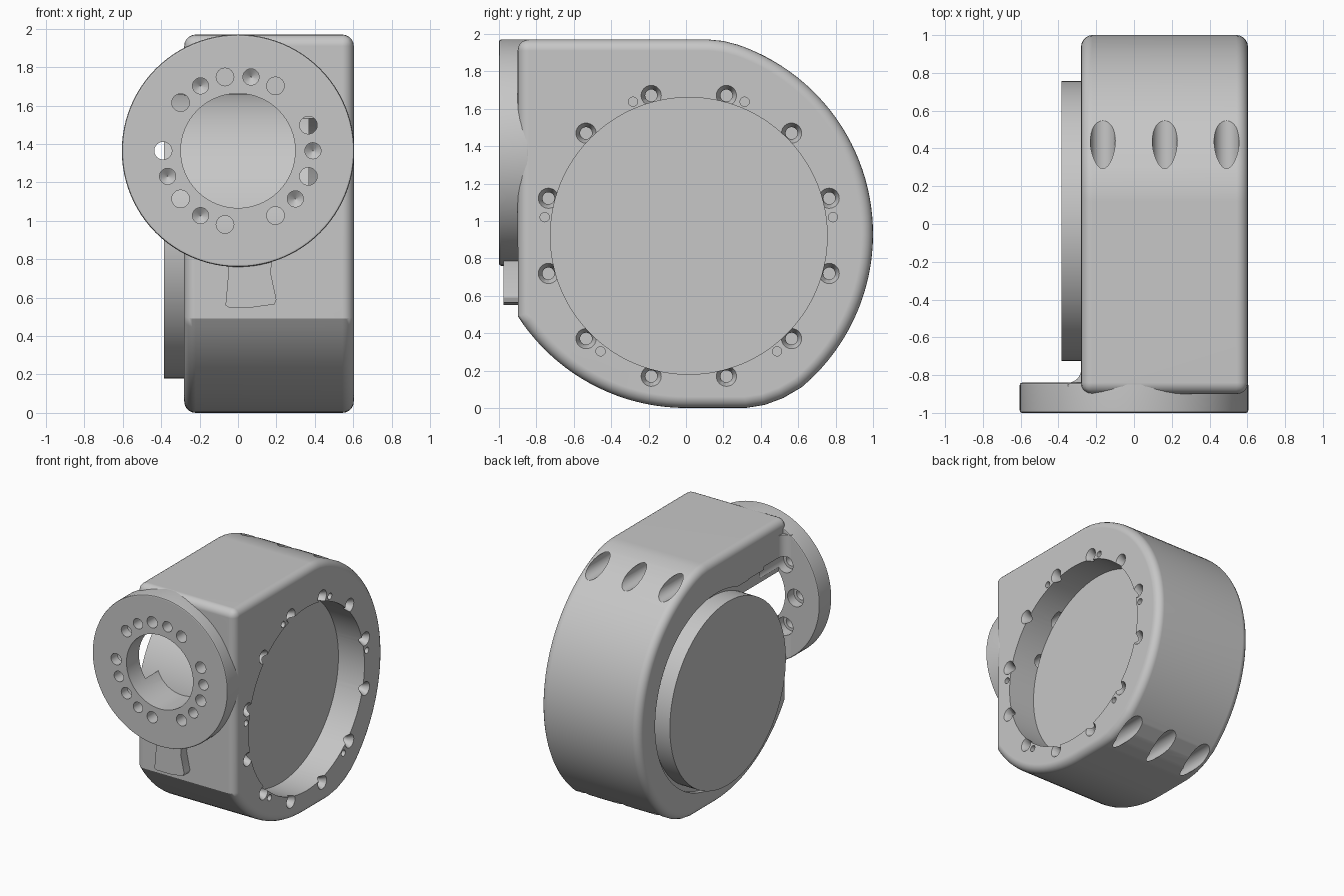
import bpy, bmesh, math
from mathutils import Matrix, Vector

cube = bpy.data.objects.get("Cube")
if cube:
    bpy.data.objects.remove(cube, do_unlink=True)

grey = bpy.data.materials.new("matte grey")
grey.use_nodes = True
grey.diffuse_color = (0.57, 0.57, 0.57, 1)
grey.node_tree.nodes["Principled BSDF"].inputs["Base Color"].default_value = (0.57, 0.57, 0.57, 1)

AXIS_Y, AXIS_Z = 0.015, 0.92      # drum centre
FLANGE_Z = 1.365                  # ring centre
ROT = {"x": Matrix.Rotation(math.pi / 2, 4, "Y"),
       "y": Matrix.Rotation(-math.pi / 2, 4, "X")}


def cyl(bm, axis, centre, r, lo, hi, sides=32, r_hi=None):
    """Cylinder or cone along x or y from lo to hi; centre gives the other two coordinates."""
    mid, (a, b) = (lo + hi) / 2, centre
    pos = (mid, a, b) if axis == "x" else (a, mid, b)
    bmesh.ops.create_cone(bm, cap_ends=True, segments=sides, radius1=r,
                          radius2=r if r_hi is None else r_hi,
                          depth=hi - lo, matrix=Matrix.Translation(pos) @ ROT[axis])


def prism(bm, points, offset):
    """Closed outline pushed along an offset vector."""
    face = bm.faces.new([bm.verts.new(p) for p in points])
    out = bmesh.ops.extrude_face_region(bm, geom=[face])
    bmesh.ops.translate(bm, vec=offset,
                        verts=[v for v in out["geom"] if isinstance(v, bmesh.types.BMVert)])


def make(name, bm):
    bmesh.ops.recalc_face_normals(bm, faces=bm.faces)
    mesh = bpy.data.meshes.new(name)
    bm.to_mesh(mesh)
    bm.free()
    obj = bpy.data.objects.new(name, mesh)
    bpy.context.collection.objects.link(obj)
    mesh.materials.append(grey)
    return obj


def bevel(obj, width, segments, angle):
    mod = obj.modifiers.new("rounding", "BEVEL")
    mod.width, mod.segments = width, segments
    mod.limit_method, mod.angle_limit = "ANGLE", math.radians(angle)


def cut(obj, cutter):
    mod = obj.modifiers.new("cut", "BOOLEAN")
    mod.operation, mod.solver, mod.object = "DIFFERENCE", "EXACT", cutter
    mod.use_self = True


def finish(obj):
    """Bake the modifiers, smooth the curved faces and keep flat faces flat."""
    graph = bpy.context.evaluated_depsgraph_get()
    mesh = bpy.data.meshes.new_from_object(obj.evaluated_get(graph))
    obj.modifiers.clear()
    obj.data = mesh
    bpy.ops.object.select_all(action="DESELECT")
    obj.select_set(True)
    bpy.context.view_layer.objects.active = obj
    bpy.ops.object.shade_smooth_by_angle(angle=math.radians(28))
    normals = obj.modifiers.new("normals", "WEIGHTED_NORMAL")
    normals.keep_sharp = True


def arc(cy, cz, r, a0, a1, n):
    return [(cy + r * math.cos(math.radians(a0 + (a1 - a0) * i / n)),
             cz + r * math.sin(math.radians(a0 + (a1 - a0) * i / n))) for i in range(n + 1)]


# Housing: side profile extruded across the width
outline = [(-0.9, 1.97), (0.12, 1.97), (0.2, 1.962)]
outline += arc(-0.07, 0.93, 1.07, 71, -50, 44)
outline += [(0.52, 0.053), (0.42, 0.016), (0.32, 0)]
outline += arc(0, 1.07, 1.07, -90, -147.2, 20)
bm = bmesh.new()
prism(bm, [(-0.28, y, z) for y, z in outline], Vector((0.883, 0, 0)))
housing = make("housing", bm)
bevel(housing, 0.06, 5, 40)

# Mounting ring at the front
bm = bmesh.new()
cyl(bm, "y", (0, FLANGE_Z), 0.605, -1, -0.84, 96)
ring = make("mounting_ring", bm)
bevel(ring, 0.012, 2, 40)

# Concave fillet joining the ring to the housing
bm = bmesh.new()
curve = arc(-0.35, -0.77, 0.07, -90, 0, 8)
points = [(x, y, 0.87) for x, y in curve] + [(-0.2, -0.77, 0.87), (-0.2, -0.86, 0.87), (-0.35, -0.86, 0.87)]
prism(bm, points, Vector((0, 0, 0.99)))
fillet = make("ring_fillet", bm)

# Tapered tab below the ring
bm = bmesh.new()
tab = [(-0.065, 0.56), (-0.05, 0.55), (0.08, 0.55), (0.19, 0.565), (0.2, 0.59), (0.17, 0.73), (0.18, 0.82),
       (-0.06, 0.82), (-0.05, 0.73)]
prism(bm, [(x, -0.975, z) for x, z in tab], Vector((0, 0.12, 0)))
tab_obj = make("front_tab", bm)

# Drum seated in the housing, proud on one side and sunk on the other
bm = bmesh.new()
cyl(bm, "x", (AXIS_Y, AXIS_Z), 0.741, -0.385, 0.37, 128)
drum = make("drum", bm)

# Cutter: drum bore and groove around the proud side
bm = bmesh.new()
cyl(bm, "x", (AXIS_Y, AXIS_Z), 0.74, -0.5, 0.8, 128)
cyl(bm, "x", (AXIS_Y, AXIS_Z), 0.78, -0.5, -0.24, 128)
bore = make("bore_cutter", bm)

# Cutter: ring opening
bm = bmesh.new()
cyl(bm, "y", (0, FLANGE_Z), 0.298, -1.1, 0, 64)
opening = make("opening_cutter", bm)

# Cutter: side slot behind the ring opening
bm = bmesh.new()
prism(bm, [(-0.5, y, z) for y, z in ((-0.84, 1.07), (-0.2, 1.07), (-0.2, 1.65), (-0.84, 1.65))],
      Vector((0.26, 0, 0)))
slot = make("slot_cutter", bm)

# Cutter: ring screw circle, nine through holes and six blind ones with drill points
bm = bmesh.new()
for a in range(20, 360, 40):
    t = math.radians(a)
    spot = (0.39 * math.cos(t), FLANGE_Z + 0.39 * math.sin(t))
    cyl(bm, "y", spot, 0.046, -1.1, -0.4, 24)
    if 130 < a < 230:
        cyl(bm, "y", spot, 0.07, -0.92, -0.6, 24)
for a in (0, 80, 120, 200, 240, 320):
    t = math.radians(a)
    spot = (0.39 * math.cos(t), FLANGE_Z + 0.39 * math.sin(t))
    cyl(bm, "y", spot, 0.042, -1.1, -0.9, 24)
    cyl(bm, "y", spot, 0.042, -0.9, -0.87, 24, r_hi=0.002)
ring_screws = make("ring_screw_cutter", bm)

# Cutter: countersunk screws and pins around the drum
bm = bmesh.new()
for i in range(12):
    t = math.radians(15 + 30 * i)
    spot = (AXIS_Y + 0.777 * math.cos(t), AXIS_Z + 0.777 * math.sin(t))
    cyl(bm, "x", spot, 0.032, 0.56, 0.63, 24, r_hi=0.068)
    cyl(bm, "x", spot, 0.032, 0.48, 0.58, 24)
for a in (7.4, 67.4, -52.6):
    t = math.radians(a)
    for side in (-1, 1):
        spot = (AXIS_Y + side * 0.777 * math.cos(t), AXIS_Z + 0.777 * math.sin(t))
        cyl(bm, "x", spot, 0.025, 0.55, 0.7, 16)
side_screws = make("side_screw_cutter", bm)

# Cutter: three drilled pockets at the top and bottom of the back
bm = bmesh.new()
for x in (-0.165, 0.163, 0.49):
    cyl(bm, "y", (x, 1.87), 0.066, 0.15, 1.2)
    cyl(bm, "y", (x, 0.07), 0.066, 0.2, 1.2)
pockets = make("pocket_cutter", bm)

cutters = [bore, opening, slot, ring_screws, side_screws, pockets]
for c in cutters:
    c.hide_render = True
    cut(housing, c)
for part in (ring, fillet):
    cut(part, opening)
    cut(part, ring_screws)
cut(fillet, bore)
cut(fillet, slot)

for part in (housing, ring, fillet, tab_obj, drum):
    finish(part)
for c in cutters:
    bpy.data.objects.remove(c, do_unlink=True)
